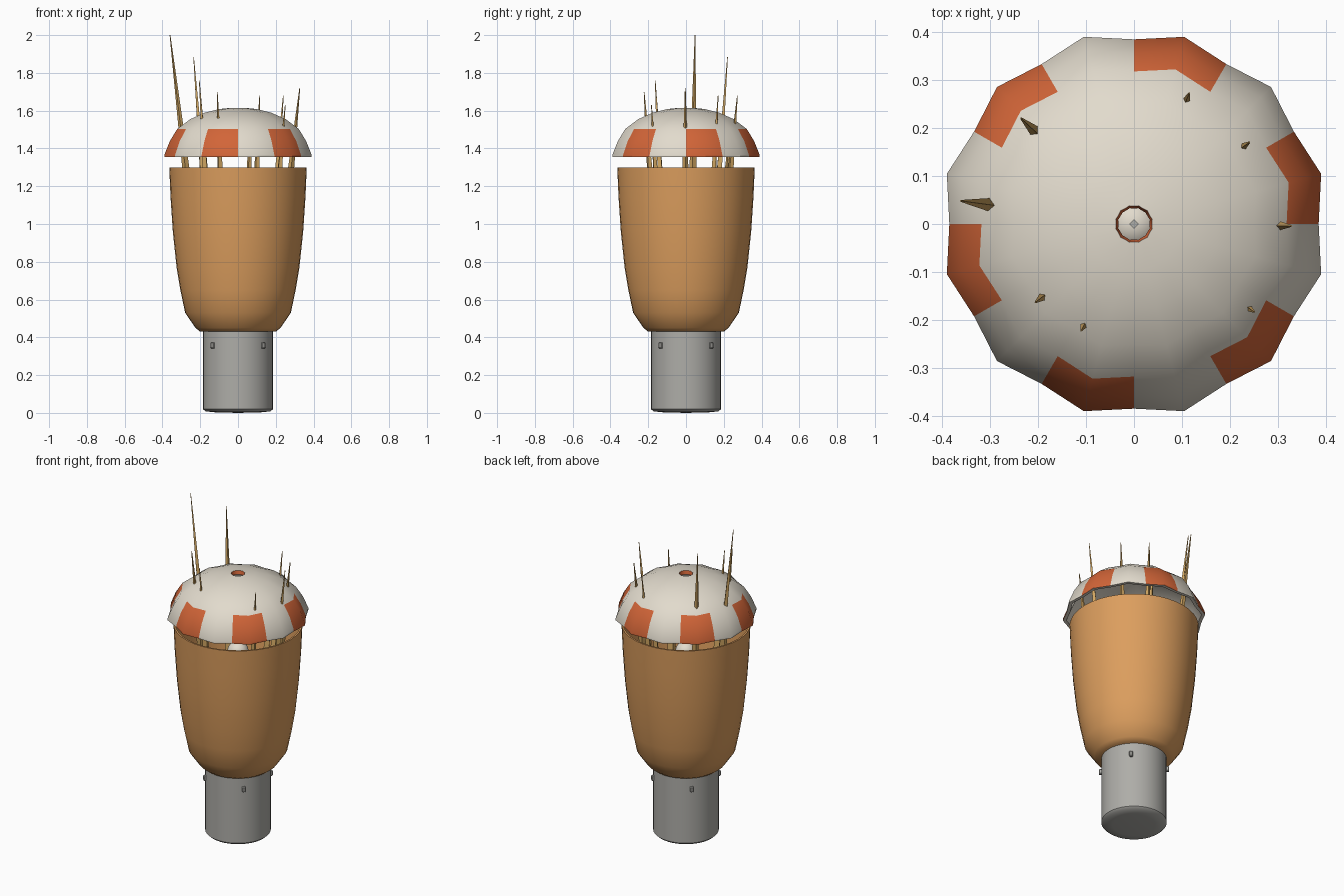
import bpy
import bmesh
from math import sin, cos, pi, radians
from mathutils import Vector

cube = bpy.data.objects.get("Cube")
if cube:
    bpy.data.objects.remove(cube, do_unlink=True)


def material(name, srgb):
    mat = bpy.data.materials.new(name)
    color = [((c / 255 + 0.055) / 1.055) ** 2.4 for c in srgb] + [1.0]
    mat.use_nodes = True
    mat.diffuse_color = color
    mat.node_tree.nodes["Principled BSDF"].inputs["Base Color"].default_value = color
    return mat


cream = material("cream", (226, 219, 205))
orange = material("orange", (210, 101, 56))
tan = material("tan", (220, 158, 94))
grey = material("grey", (174, 173, 168))
straw = material("straw", (208, 166, 98))


def finish(name, bm, mats, smooth=True, angle=40):
    bmesh.ops.recalc_face_normals(bm, faces=bm.faces)
    mesh = bpy.data.meshes.new(name)
    bm.to_mesh(mesh)
    bm.free()
    for mat in mats:
        mesh.materials.append(mat)
    obj = bpy.data.objects.new(name, mesh)
    bpy.context.collection.objects.link(obj)
    if smooth:
        bpy.ops.object.select_all(action="DESELECT")
        obj.select_set(True)
        bpy.context.view_layer.objects.active = obj
        bpy.ops.object.shade_smooth_by_angle(angle=radians(angle))
    return obj


def lathe(name, profile, mats, sides=40, dent=1.0, closed=False, paint=None, angle=40):
    """Spin a (radius, height) profile; dent pulls in every second column."""
    bm = bmesh.new()
    rings = []
    for r, z in profile:
        if r == 0:
            rings.append([bm.verts.new((0, 0, z))] * sides)
            continue
        ring = []
        for i in range(sides):
            a = 2 * pi * i / sides
            rr = r if i % 2 else r * dent
            ring.append(bm.verts.new((rr * cos(a), rr * sin(a), z)))
        rings.append(ring)
    bands = len(rings) if closed else len(rings) - 1
    for k in range(bands):
        low, high = rings[k], rings[(k + 1) % len(rings)]
        for i in range(sides):
            j = (i + 1) % sides
            corners = list(dict.fromkeys((low[i], low[j], high[j], high[i])))
            face = bm.faces.new(corners)
            if paint:
                face.material_index = paint(k, i)
    return finish(name, bm, mats, angle=angle)


# Grey socket with a slightly rounded underside
lathe("socket", [(0, 0), (0.12, 0.003), (0.172, 0.008), (0.185, 0.02),
                 (0.185, 0.44), (0, 0.44)], [grey])

# Four locking pins on the socket
for n in range(4):
    a = radians(45 + 90 * n)
    bm = bmesh.new()
    bmesh.ops.create_cube(bm, size=1)
    bmesh.ops.scale(bm, vec=(0.03, 0.02, 0.032), verts=bm.verts)
    bmesh.ops.bevel(bm, geom=bm.edges[:], offset=0.004, affect="EDGES")
    pin = finish(f"socket_pin_{n + 1}", bm, [grey], smooth=False)
    pin.location = (0.184 * cos(a), 0.184 * sin(a), 0.357)
    pin.rotation_euler.z = a

# Hollow cup
lathe("cup", [(0, 0.43), (0.2, 0.43), (0.225, 0.45), (0.28, 0.53), (0.305, 0.65),
              (0.325, 0.77), (0.345, 0.96), (0.357, 1.14), (0.364, 1.3),
              (0.354, 1.3), (0.335, 0.96), (0.315, 0.77), (0.27, 0.54),
              (0.2, 0.455), (0, 0.455)], [tan])

# Pale rounded core inside the cup
core_r, core_top = 0.06, 1.19
cap = [(core_r * cos(t * pi / 12), core_top - core_r + core_r * sin(t * pi / 12))
       for t in range(6)]
lathe("core", [(0, 0.45), (core_r, 0.45)] + cap + [(0, core_top)], [cream], sides=24)
lathe("core_tip", [(0, core_top - 0.005), (0.01, core_top - 0.005),
                   (0.01, core_top + 0.005), (0, core_top + 0.005)], [grey], sides=4)

# Dome cap: outer skin, hole wall, then inner skin
outer = [(0.403, 1.355), (0.403, 1.367), (0.373, 1.44), (0.333, 1.503),
         (0.262, 1.555), (0.18, 1.59), (0.1, 1.609), (0.039, 1.615)]
inner = [(0.034, 1.592), (0.15, 1.57), (0.24, 1.535), (0.31, 1.485),
         (0.35, 1.43), (0.383, 1.355)]
hole_band = len(outer) - 1


def dome_paint(band, column):
    patch = band < 3 and column % 4 < 2
    return 1 if patch or band == hole_band else 0


lathe("dome", outer + inner, [cream, orange], sides=24, dent=0.953,
      closed=True, paint=dome_paint, angle=35)

# Thin spikes leaning outward through the dome
tips = [(-0.36, 0.048, 2.0), (-0.235, 0.22, 1.885), (0.115, 0.272, 1.68),
        (0.24, 0.17, 1.68), (0.327, -0.004, 1.72), (0.25, -0.183, 1.63),
        (-0.11, -0.222, 1.7), (-0.205, -0.163, 1.76), (0.065, 0.24, 1.56)]
foot_z = 1.0
for n, tip in enumerate(tips):
    tip = Vector(tip)
    lean = 1 - 0.33 * (tip.z - foot_z)
    foot = Vector((tip.x * lean, tip.y * lean, foot_z))
    axis = tip - foot
    bm = bmesh.new()
    bmesh.ops.create_cone(bm, cap_ends=True, segments=4, radius1=0.026,
                          radius2=0.002, depth=axis.length)
    spike = finish(f"spike_{n + 1}", bm, [straw], smooth=False)
    spike.rotation_mode = "QUATERNION"
    spike.rotation_quaternion = axis.to_track_quat("Z", "Y")
    spike.location = (tip + foot) / 2
